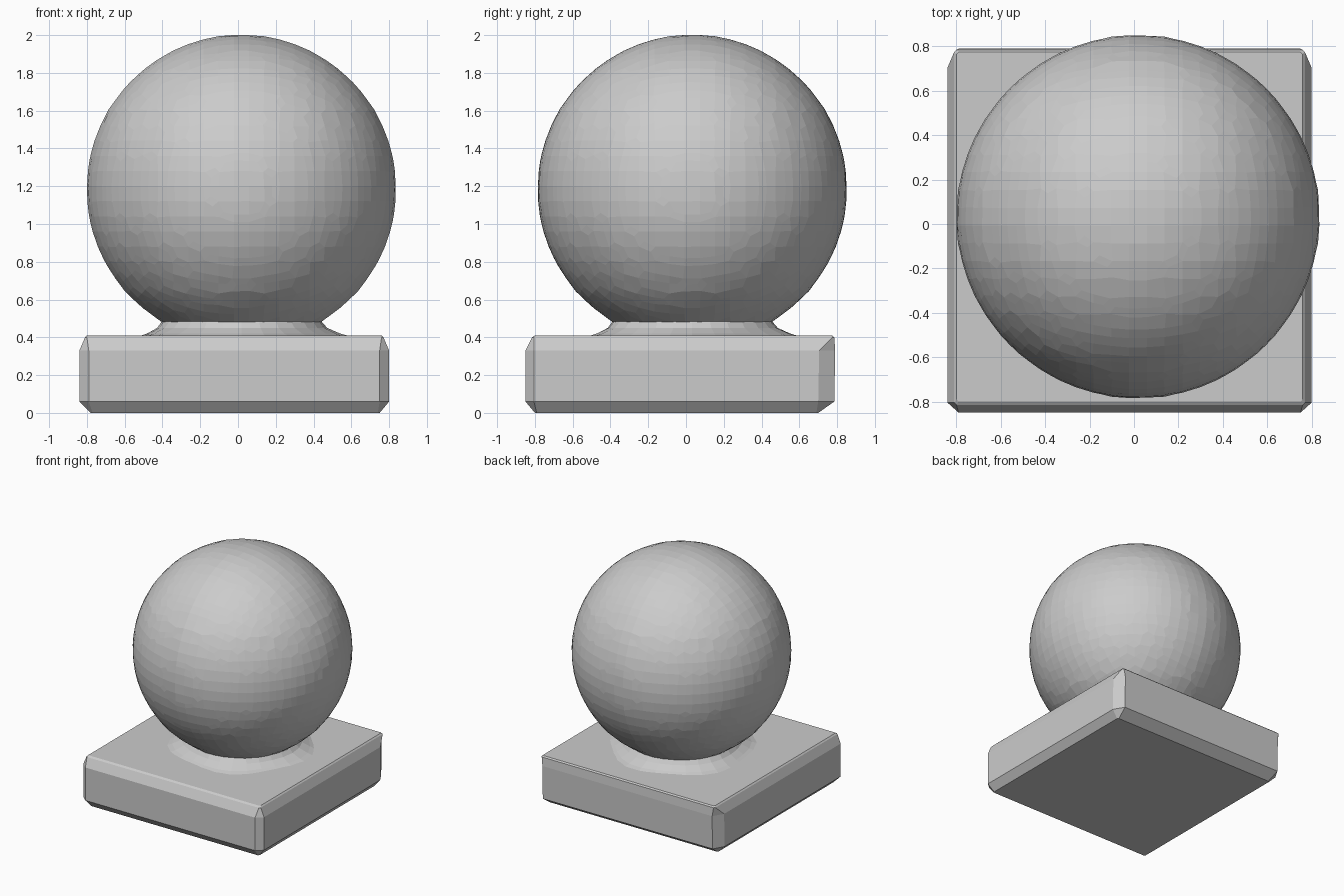
import bpy
import bmesh
import math

cube = bpy.data.objects.get("Cube")
if cube:
    bpy.data.objects.remove(cube, do_unlink=True)

stone = bpy.data.materials.new("stone_grey")
stone.use_nodes = True
GREY = (0.6, 0.6, 0.6, 1)
stone.diffuse_color = GREY
stone.node_tree.nodes["Principled BSDF"].inputs["Base Color"].default_value = GREY


def finish(name, bm):
    """Turn a bmesh into a named, flat shaded object."""
    bmesh.ops.recalc_face_normals(bm, faces=bm.faces)
    mesh = bpy.data.meshes.new(name)
    bm.to_mesh(mesh)
    bm.free()
    mesh.materials.append(stone)
    ob = bpy.data.objects.new(name, mesh)
    bpy.context.collection.objects.link(ob)
    return ob


def loft(name, rings):
    """Bridge rings of equal point count and cap both ends."""
    bm = bmesh.new()
    loops = [[bm.verts.new(p) for p in ring] for ring in rings]
    for a, b in zip(loops, loops[1:]):
        for i in range(len(a)):
            j = (i + 1) % len(a)
            bm.faces.new((a[i], a[j], b[j], b[i]))
    bm.faces.new(loops[0])
    bm.faces.new(loops[-1])
    return finish(name, bm)


def cut_square(z, x0, x1, y0, y1, cx, front, back):
    """Rectangle with its four corners cut off."""
    return [(x0 + cx, y0, z), (x1 - cx, y0, z), (x1, y0 + front, z), (x1, y1 - back, z),
            (x1 - cx, y1, z), (x0 + cx, y1, z), (x0, y1 - back, z), (x0, y0 + front, z)]


# Square plinth with chamfered edges
loft("plinth", [
    cut_square(0.0, -0.78, 0.75, -0.80, 0.70, 0.01, 0.01, 0.01),
    cut_square(0.06, -0.84, 0.80, -0.85, 0.785, 0.05, 0.045, 0.085),
    cut_square(0.33, -0.84, 0.80, -0.85, 0.79, 0.05, 0.045, 0.085),
    cut_square(0.40, -0.81, 0.77, -0.815, 0.785, 0.01, 0.01, 0.01),
    cut_square(0.41, -0.80, 0.76, -0.80, 0.775, 0.01, 0.01, 0.01),
])

# Flared neck, its foot slightly uneven
CX, CY, SIDES = 0.018, 0.033, 28
neck_rings = []
for z, r, wobble in ((0.40, 0.57, 0.03), (0.42, 0.51, 0.015), (0.45, 0.45, 0.005), (0.50, 0.41, 0)):
    ring = []
    for i in range(SIDES):
        a = math.tau * i / SIDES
        rr = r + wobble * math.sin(5 * a + 1)
        ring.append((CX + rr * math.cos(a), CY + rr * math.sin(a), z))
    neck_rings.append(ring)
loft("neck", neck_rings)

# Faceted ball, gridded by remeshing and cut flat underneath
bm = bmesh.new()
bmesh.ops.create_uvsphere(bm, u_segments=64, v_segments=32, radius=0.817)
bmesh.ops.translate(bm, verts=bm.verts, vec=(CX, CY, 1.184))
bmesh.ops.bisect_plane(bm, geom=bm.verts[:] + bm.edges[:] + bm.faces[:],
                       plane_co=(0, 0, 0.48), plane_no=(0, 0, 1), clear_inner=True)
bmesh.ops.holes_fill(bm, edges=[e for e in bm.edges if e.is_boundary], sides=0)
ball = finish("ball", bm)
remesh = ball.modifiers.new("facets", "REMESH")
remesh.mode = "SHARP"
remesh.octree_depth = 5
remesh.scale = 0.64
remesh.use_remove_disconnected = False
